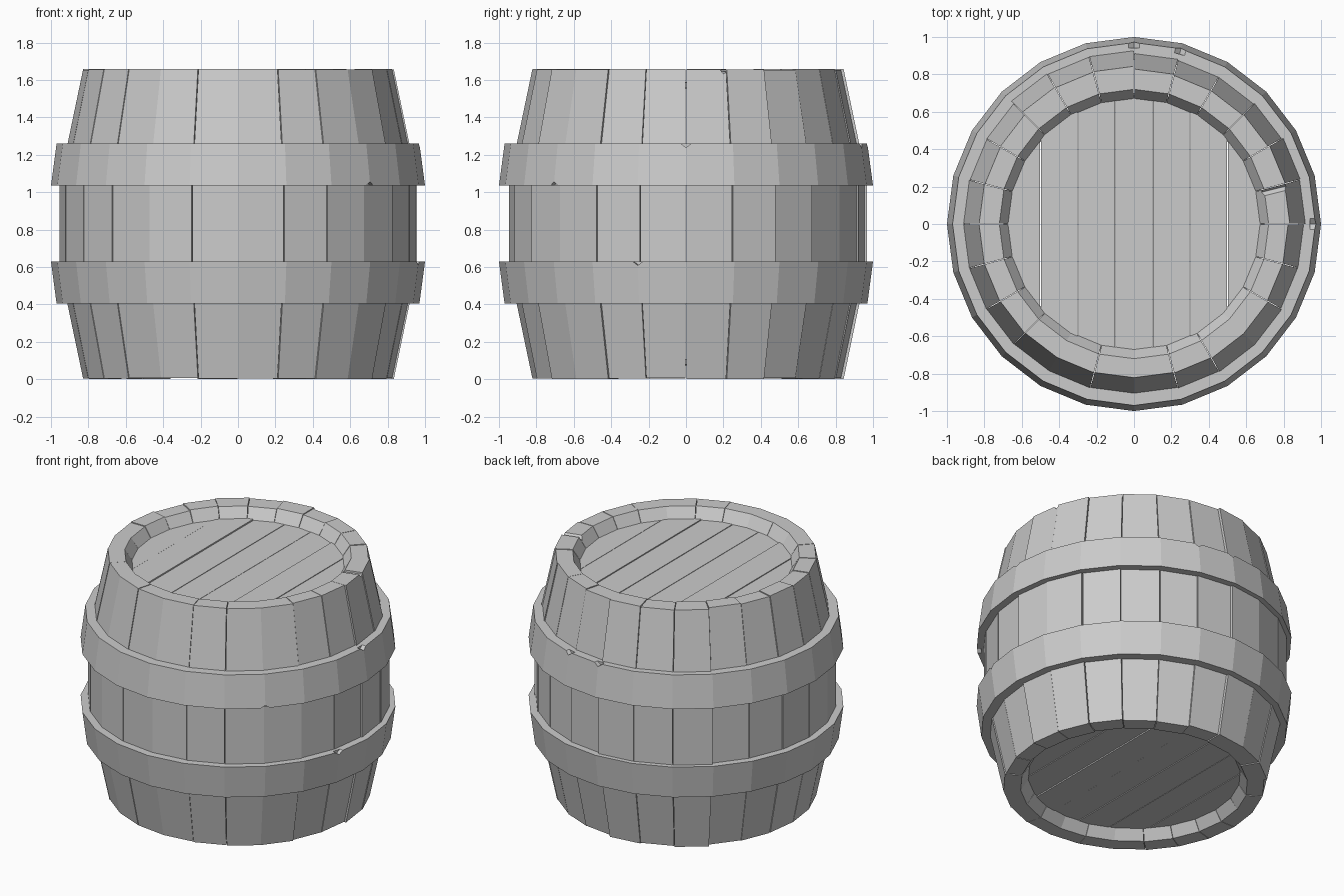
import bpy, bmesh, math, random
from mathutils import Matrix, Vector

random.seed(4)
if "Cube" in bpy.data.objects:
    bpy.data.objects.remove(bpy.data.objects["Cube"])

HEIGHT = 1.66
SIDES = 24
STEP = math.tau / SIDES

grey = bpy.data.materials.new("plain_grey")
grey.use_nodes = True
grey.diffuse_color = (0.6, 0.6, 0.6, 1)
grey.node_tree.nodes["Principled BSDF"].inputs["Base Color"].default_value = (0.6, 0.6, 0.6, 1)


def finish(bm, name):
    bmesh.ops.recalc_face_normals(bm, faces=bm.faces)
    mesh = bpy.data.meshes.new(name)
    bm.to_mesh(mesh)
    bm.free()
    mesh.materials.append(grey)
    obj = bpy.data.objects.new(name, mesh)
    bpy.context.collection.objects.link(obj)
    return obj


def polar(r, angle, z):
    return Vector((r * math.cos(angle), r * math.sin(angle), z))


def sweep(name, profile, angles, closed):
    """Turn a closed (radius, height) profile through the given angles."""
    bm = bmesh.new()
    rings = [[bm.verts.new(polar(r, a, z)) for r, z in profile] for a in angles]
    n = len(profile)
    pairs = list(zip(rings, rings[1:] + rings[:1])) if closed else list(zip(rings, rings[1:]))
    for a, b in pairs:
        for i in range(n):
            j = (i + 1) % n
            bm.faces.new((a[i], a[j], b[j], b[i]))
    if not closed:
        bm.faces.new(rings[0])
        bm.faces.new(rings[-1])
    return finish(bm, name)


def chip(obj, degrees, radius, z, size):
    """Cut a small diamond-shaped nick out of an edge."""
    bm = bmesh.new()
    bmesh.ops.create_cube(bm, size=1)
    turn = Matrix.Rotation(math.radians(degrees), 4, 'Z')
    shape = Matrix.Diagonal((*size, 1)) @ Matrix.Rotation(math.pi / 4, 4, 'X')
    bm.transform(turn @ Matrix.Translation((radius, 0, z)) @ shape)
    cutter = finish(bm, "chip_cutter")
    cutter.hide_render = True
    mod = obj.modifiers.new("chip", 'BOOLEAN')
    mod.operation = 'DIFFERENCE'
    mod.solver = 'EXACT'
    mod.object = cutter
    bpy.context.view_layer.objects.active = obj
    bpy.ops.object.modifier_apply(modifier=mod.name)
    bpy.data.objects.remove(cutter)


# Staves: narrow all round, with a few wide ones at the front
starts = [k for k in range(SIDES) if k not in (16, 18, 21)]
pushed_out = {6: 0.018, 7: 0.016, 8: 0.02, 0: 0.008, 1: 0.012}
staves = {}
for start, end in zip(starts, starts[1:] + [SIDES]):
    out = pushed_out.get(start, random.uniform(-0.004, 0.004))
    low, high = random.uniform(0, 0.008), HEIGHT - random.uniform(0, 0.008)
    profile = [(0.825 + out, low), (0.95 + out, 0.6), (0.95 + out, 1.06), (0.825 + out, high),
               (0.72, high), (0.67, 1.58), (0.67, 0.08), (0.72, low)]
    angles = [k * STEP for k in range(start, end + 1)]
    angles[0] += 0.002
    angles[-1] -= 0.002
    staves[start] = sweep(f"stave_{start}", profile, angles, False)

# Worn notches where neighbouring staves meet at the rims
for index in (7, 8):
    chip(staves[index], 120, 0.78, HEIGHT, (0.4, 0.1, 0.1))
for index in (6, 7):
    chip(staves[index], 105, 0.82, 0, (0.3, 0.05, 0.06))
chip(staves[13], 197, 0.74, 0, (0.12, 0.05, 0.05))
chip(staves[0], 14, 0.8, HEIGHT, (0.3, 0.035, 0.04))

# Hoops: the lower one mirrors the upper one
hoop_profile = [(0.97, 1.26), (1.0, 1.035), (0.9, 1.035), (0.88, 1.26)]
ring = [k * STEP for k in range(SIDES)]
upper = sweep("upper_hoop", hoop_profile, ring, True)
lower = sweep("lower_hoop", [(r, HEIGHT + 0.005 - z) for r, z in hoop_profile], ring, True)

# Nicks along the hoop edges
nick = (0.06, 0.04, 0.03)
for degrees in (0, 75, 90):
    chip(upper, degrees, 0.97, 1.26, nick)
chip(upper, 315, 1.0, 1.035, nick)
for degrees in (150, 210, 345):
    chip(lower, degrees, 1.0, 0.63, nick)

# Top and bottom lids made of planks with slightly uneven heights
PLANKS = 7
WIDTH = 1.4 / PLANKS
for lid, level in (("top", 1.57), ("bottom", 0.09)):
    for i in range(PLANKS):
        bm = bmesh.new()
        bmesh.ops.create_cone(bm, cap_ends=True, segments=SIDES, radius1=0.7, radius2=0.7, depth=0.03)
        left = -0.7 + i * WIDTH
        for x, side in ((left + 0.002, -1), (left + WIDTH - 0.002, 1)):
            cut = bmesh.ops.bisect_plane(bm, geom=bm.verts[:] + bm.edges[:] + bm.faces[:],
                                         plane_co=(x, 0, 0), plane_no=(side, 0, 0), clear_outer=True)
            edges = [e for e in cut["geom_cut"] if isinstance(e, bmesh.types.BMEdge)]
            if edges:
                bmesh.ops.holes_fill(bm, edges=edges)
        bm.transform(Matrix.Translation((0, 0, level + random.uniform(-0.004, 0.004))))
        finish(bm, f"{lid}_plank_{i}")
